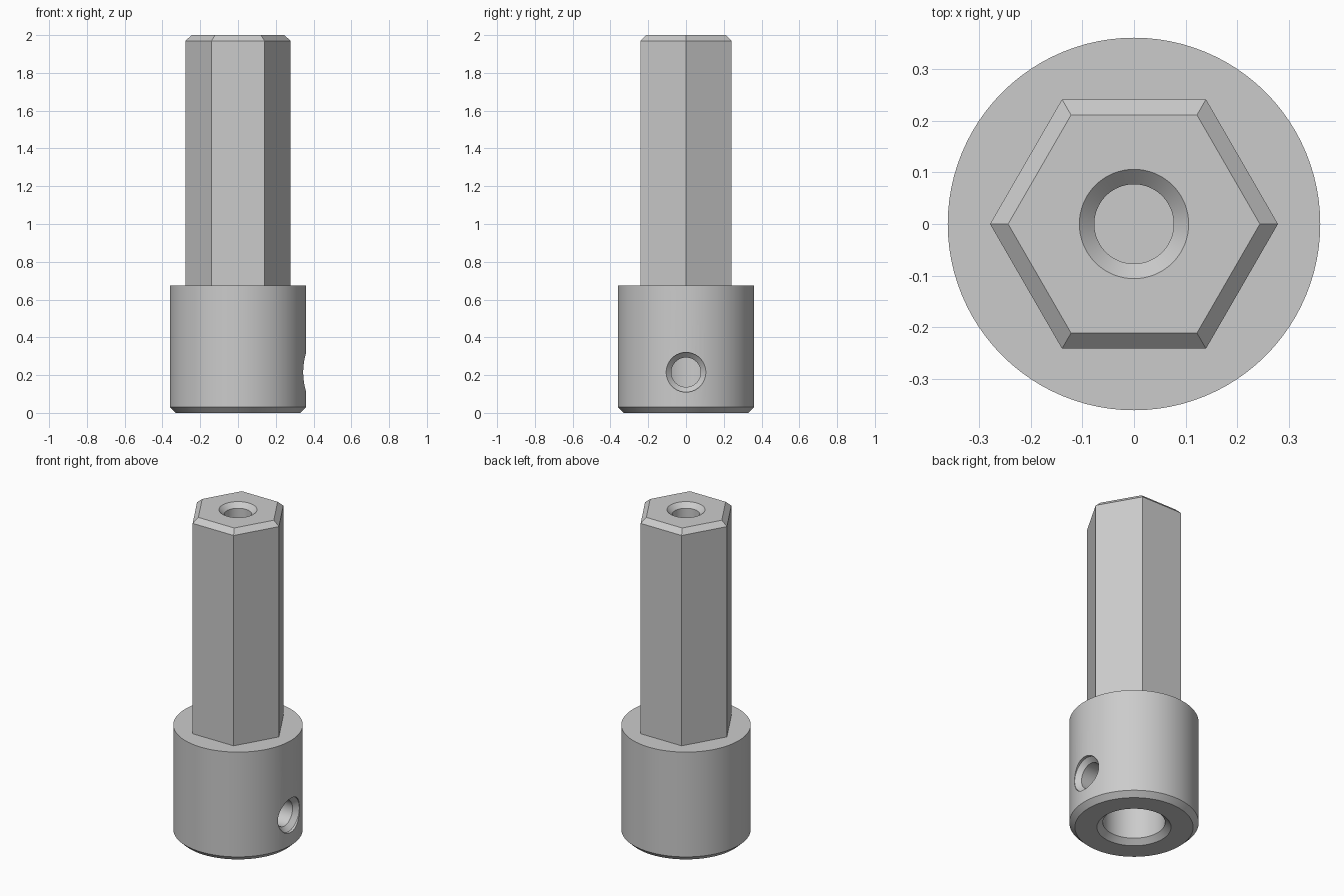
import bpy, bmesh, math
from mathutils import Matrix

cube = bpy.data.objects.get("Cube")
if cube:
    bpy.data.objects.remove(cube, do_unlink=True)

steel = bpy.data.materials.new("plain_steel_grey")
steel.use_nodes = True
GREY = (0.6, 0.6, 0.6, 1)
steel.diffuse_color = GREY
steel.node_tree.nodes["Principled BSDF"].inputs["Base Color"].default_value = GREY


def lathe(name, profile, sides, matrix=Matrix()):
    """Closed solid turned around z from (radius, height) points; ends lie on the axis."""
    bm = bmesh.new()
    rings = []
    for r, z in profile:
        if r == 0:
            rings.append([bm.verts.new((0, 0, z))])
        else:
            angles = [2 * math.pi * i / sides for i in range(sides)]
            rings.append([bm.verts.new((r * math.cos(a), r * math.sin(a), z)) for a in angles])
    for low, high in zip(rings, rings[1:]):
        if len(low) == 1:
            bm.faces.new(high)
        elif len(high) == 1:
            bm.faces.new(low)
        else:
            for i in range(sides):
                j = (i + 1) % sides
                bm.faces.new((low[i], low[j], high[j], high[i]))
    # end points on the axis only mark flat caps
    bmesh.ops.delete(bm, geom=[v for v in bm.verts if not v.link_faces], context='VERTS')
    bmesh.ops.recalc_face_normals(bm, faces=bm.faces)
    bm.transform(matrix)
    mesh = bpy.data.meshes.new(name)
    bm.to_mesh(mesh)
    bm.free()
    mesh.materials.append(steel)
    obj = bpy.data.objects.new(name, mesh)
    bpy.context.collection.objects.link(obj)
    return obj


def combine(target, other, operation):
    """Apply a boolean and discard the helper solid."""
    mod = target.modifiers.new(operation.lower(), 'BOOLEAN')
    mod.operation = operation
    mod.solver = 'EXACT'
    mod.object = other
    bpy.context.view_layer.objects.active = target
    bpy.ops.object.modifier_apply(modifier=mod.name)
    bpy.data.objects.remove(other, do_unlink=True)


# Round collar with chamfered foot and blind socket from below
socket = [(0, 0.6), (0.174, 0.6), (0.174, 0.03), (0.207, 0)]
outside = [(0.33, 0), (0.361, 0.03), (0.361, 0.675), (0, 0.675)]
adapter = lathe("hex_shank_adapter", socket + outside, 96)

# Hexagonal shank with chamfered top
shank = lathe("hex_shank", [(0, 0.64), (0.279, 0.64), (0.279, 1.97), (0.244, 2), (0, 2)], 6)
combine(adapter, shank, 'UNION')

# Countersunk blind hole in the top of the shank
top_hole = lathe("top_hole", [(0, 1.4), (0.077, 1.4), (0.077, 1.972), (0.106, 2), (0.106, 2.1), (0, 2.1)], 64)
combine(adapter, top_hole, 'DIFFERENCE')

# Countersunk set screw hole through the left wall of the collar
sideways = Matrix.Translation((0, 0, 0.215)) @ Matrix.Rotation(math.pi / 2, 4, 'Y')
screw_hole = lathe("screw_hole", [(0, 0.05), (0.078, 0.05), (0.078, 0.317), (0.105, 0.344), (0.105, 0.5), (0, 0.5)],
                   64, sideways)
combine(adapter, screw_hole, 'DIFFERENCE')

# Smooth the turned surfaces, keep machined edges crisp
bpy.ops.object.select_all(action='DESELECT')
adapter.select_set(True)
bpy.context.view_layer.objects.active = adapter
bpy.ops.object.shade_smooth_by_angle(angle=math.radians(25))
